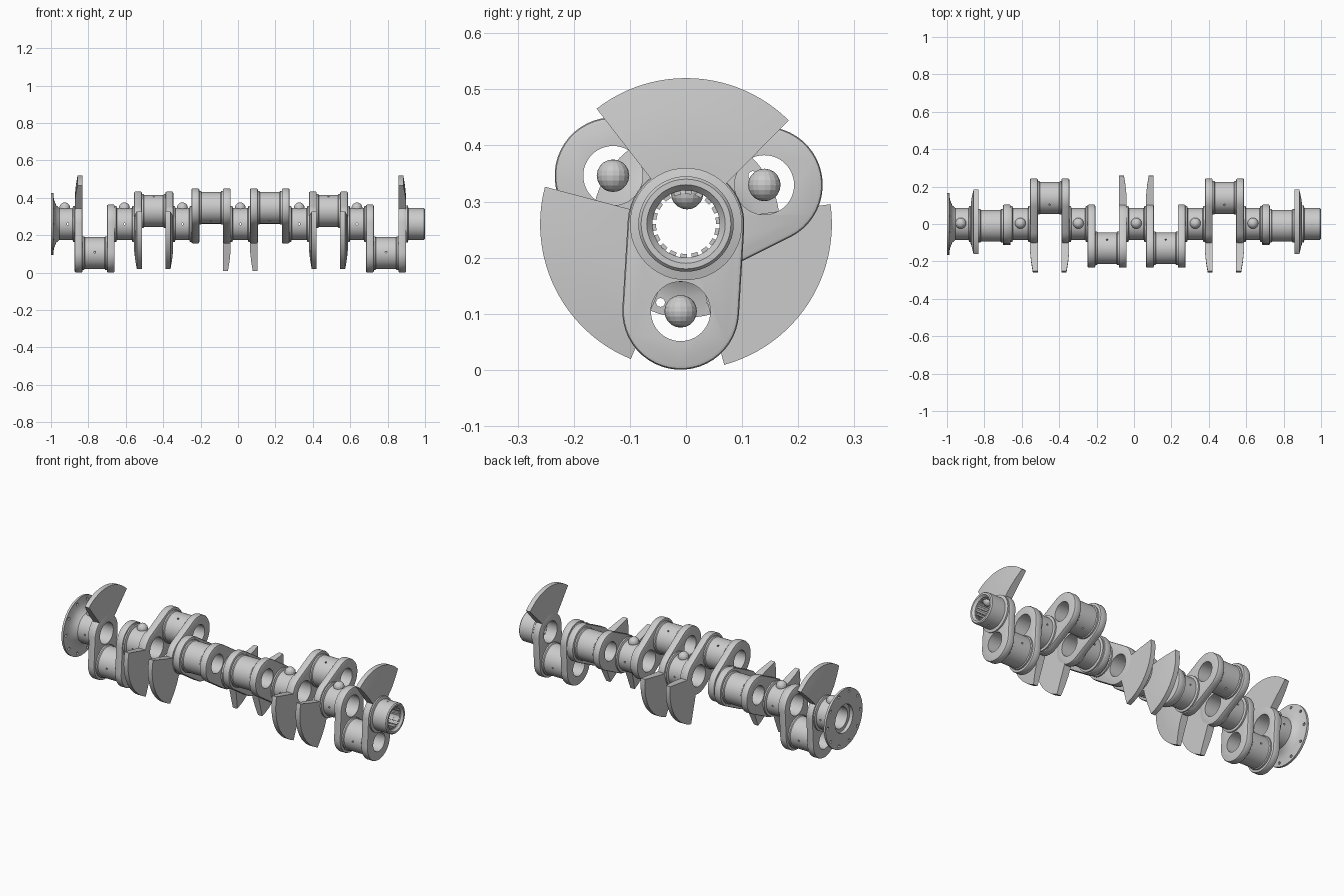
import bpy, bmesh, math
from mathutils import Vector, Matrix

if "Cube" in bpy.data.objects:
    bpy.data.objects.remove(bpy.data.objects["Cube"])

AXIS_Z = 0.26        # height of the shaft axis
THROW = 0.156        # distance from shaft axis to crank pin
HALF = 0.021         # half thickness of a web
BORE, PIN_BORE = 0.06, 0.053

steel = bpy.data.materials.new("light_grey_steel")
steel.use_nodes = True
steel.diffuse_color = (0.6, 0.6, 0.6, 1)
steel.node_tree.nodes["Principled BSDF"].inputs["Base Color"].default_value = (0.6, 0.6, 0.6, 1)
smooth_parts = []


def polar(radius, degrees):
    """Point (y, z) around the shaft axis."""
    a = math.radians(degrees)
    return radius * math.cos(a), AXIS_Z + radius * math.sin(a)


def finish(name, bm, smooth=True):
    bmesh.ops.recalc_face_normals(bm, faces=bm.faces)
    mesh = bpy.data.meshes.new(name)
    bm.to_mesh(mesh)
    bm.free()
    mesh.materials.append(steel)
    obj = bpy.data.objects.new(name, mesh)
    bpy.context.collection.objects.link(obj)
    if smooth:
        smooth_parts.append(obj)
    return obj


def revolve(name, profile, centre, start=0, sweep=360, steps=48):
    """Sweep a closed (x, radius) profile around a line along x."""
    bm = bmesh.new()
    full = sweep == 360
    rings = []
    for i in range(steps if full else steps + 1):
        a = math.radians(start + sweep * i / steps)
        rings.append([bm.verts.new((x, centre[0] + r * math.cos(a), centre[1] + r * math.sin(a)))
                      for x, r in profile])
    pairs = list(zip(rings, rings[1:])) + ([(rings[-1], rings[0])] if full else [])
    n = len(profile)
    for a, b in pairs:
        for k in range(n):
            bm.faces.new((a[k], a[(k + 1) % n], b[(k + 1) % n], b[k]))
    if not full:
        bm.faces.new(rings[0])
        bm.faces.new(rings[-1])
    return finish(name, bm)


def drill(obj, holes):
    """Cut round holes; each is (centre, direction, radius, length, sides)."""
    bm = bmesh.new()
    for centre, direction, radius, length, sides in holes:
        turn = Vector((0, 0, 1)).rotation_difference(Vector(direction)).to_matrix().to_4x4()
        bmesh.ops.create_cone(bm, cap_ends=True, segments=sides, radius1=radius, radius2=radius,
                              depth=length, matrix=Matrix.Translation(centre) @ turn)
    cutter = finish("hole_cutter", bm, smooth=False)
    cutter.hide_render = True
    mod = obj.modifiers.new("holes", 'BOOLEAN')
    mod.operation, mod.solver, mod.object = 'DIFFERENCE', 'EXACT', cutter
    graph = bpy.context.evaluated_depsgraph_get()
    mesh = bpy.data.meshes.new_from_object(obj.evaluated_get(graph))
    obj.modifiers.clear()
    obj.data = mesh
    bpy.data.objects.remove(cutter)


def ball(name, x, y, z):
    bm = bmesh.new()
    bmesh.ops.create_uvsphere(bm, u_segments=16, v_segments=10, radius=0.029,
                              matrix=Matrix.Translation((x, y, z)))
    finish(name, bm, smooth=False)


def journal(name, x0, x1, centre, bore, collar, hole_angle):
    """Hollow bearing journal with end collars and a cross-drilled oil hole."""
    r, w = 0.085, 0.008
    obj = revolve(name, [(x0, bore), (x0, collar), (x0 + w, collar), (x0 + w + 0.004, r),
                         (x1 - w - 0.004, r), (x1 - w, collar), (x1, collar), (x1, bore)], centre)
    a = math.radians(hole_angle)
    drill(obj, [(((x0 + x1) / 2, *centre), (0, math.cos(a), math.sin(a)), 0.005, 0.3, 10)])


def web(name, x, angle):
    """Rounded cheek joining shaft and pin, bored at both centres."""
    bm = bmesh.new()
    outline = []
    for radius, first in ((0, 90), (THROW, -90)):
        cy, cz = polar(radius, angle)
        for i in range(25):
            a = math.radians(angle + first + 7.5 * i)
            outline.append(bm.verts.new((x - HALF, cy + 0.104 * math.cos(a), cz + 0.104 * math.sin(a))))
    face = bm.faces.new(outline)
    top = bmesh.ops.extrude_face_region(bm, geom=[face])["geom"]
    bmesh.ops.translate(bm, vec=(2 * HALF, 0, 0), verts=[v for v in top if isinstance(v, bmesh.types.BMVert)])
    rims = [e for e in bm.edges if abs(e.verts[0].co.x - e.verts[1].co.x) < 1e-5]
    bmesh.ops.bevel(bm, geom=rims, offset=0.007, segments=2, profile=0.5, affect='EDGES')
    obj = finish(name, bm)
    drill(obj, [((x, 0, AXIS_Z), (1, 0, 0), BORE, 0.2, 48),
                ((x, *polar(THROW, angle)), (1, 0, 0), PIN_BORE, 0.2, 48)])


def counterweight(name, x, angle, side):
    """Fan-shaped weight, thinning to the rim on the journal side."""
    shape = [(-0.0205, 0.088), (0.0205, 0.088), (0.0205, 0.15), (0.015, 0.205), (0.006, 0.26), (-0.0205, 0.26)]
    revolve(name, [(x + side * px, r) for px, r in shape], (0, AXIS_Z), angle + 180 - 41.3, 82.6, 24)


# Crank throws: two web positions, pin angle, and which webs carry a weight
DOWN, BACK, FRONT = -93.5, 26.5, 146.5
throws = [
    (-0.852, -0.680, DOWN, (True, False)),
    (-0.535, -0.367, BACK, (True, True)),
    (-0.228, -0.060, FRONT, (False, True)),
    (0.085, 0.255, FRONT, (True, False)),
    (0.400, 0.567, BACK, (True, True)),
    (0.705, 0.878, DOWN, (False, True)),
]
for n, (xa, xb, angle, weights) in enumerate(throws, 1):
    for x, side, label, weighted in ((xa, -1, "a", weights[0]), (xb, 1, "b", weights[1])):
        web(f"web_{n}{label}", x, angle)
        if weighted:
            counterweight(f"counterweight_{n}{label}", x, angle, side)
    pin = polar(THROW, angle)
    journal(f"crank_pin_{n}", xa + HALF, xb - HALF, pin, PIN_BORE, 0.09, angle + 90)
    ball(f"pin_ball_{n}", (xa + xb) / 2, *pin)

# Main journals between the throws, each with a ball on top
for n, (left, right) in enumerate(zip(throws, throws[1:]), 2):
    x0, x1 = left[1] + HALF, right[0] - HALF
    journal(f"main_journal_{n}", x0, x1, (0, AXIS_Z), BORE, 0.097, 180)
    ball(f"main_ball_{n}", (x0 + x1) / 2, 0.004, 0.346)

# Flanged end with bolt holes
x1 = throws[0][0] - HALF
flange = revolve("flanged_end", [
    (-1, 0.08), (-1, 0.167), (-0.988, 0.167), (-0.984, 0.13), (-0.972, 0.1), (-0.955, 0.085),
    (x1 - 0.012, 0.085), (x1 - 0.008, 0.097), (x1, 0.097), (x1, BORE), (-0.98, BORE), (-0.98, 0.08)],
    (0, AXIS_Z), steps=64)
drill(flange, [((-0.99, *polar(0.147, 36 * i)), (1, 0, 0), 0.008, 0.06, 12) for i in range(10)]
      + [((-0.91, 0, AXIS_Z), (0, 1, 0), 0.005, 0.3, 10)])
ball("main_ball_1", -0.926, 0.004, 0.346)

# Splined end
x0 = throws[-1][1] + HALF
nose = revolve("splined_end", [
    (x0, BORE), (x0, 0.1), (x0 + 0.008, 0.1), (x0 + 0.012, 0.085), (0.994, 0.085), (1, 0.08),
    (1, 0.07), (0.988, BORE)], (0, AXIS_Z))
drill(nose, [((0.95, 0, AXIS_Z), (0, 0, 1), 0.005, 0.3, 10)])
for i in range(18):
    revolve(f"spline_tooth_{i + 1}", [(0.92, 0.0535), (0.985, 0.0535), (0.985, 0.0605), (0.92, 0.0605)],
            (0, AXIS_Z), 20 * i, 12, 2)
ball("nose_ball", 0.95, 0.002, 0.315)

# Smooth shading with sharp edges kept
bpy.ops.object.select_all(action='DESELECT')
for obj in smooth_parts:
    obj.select_set(True)
bpy.context.view_layer.objects.active = smooth_parts[0]
bpy.ops.object.shade_smooth_by_angle(angle=math.radians(30))
bpy.ops.object.select_all(action='DESELECT')
